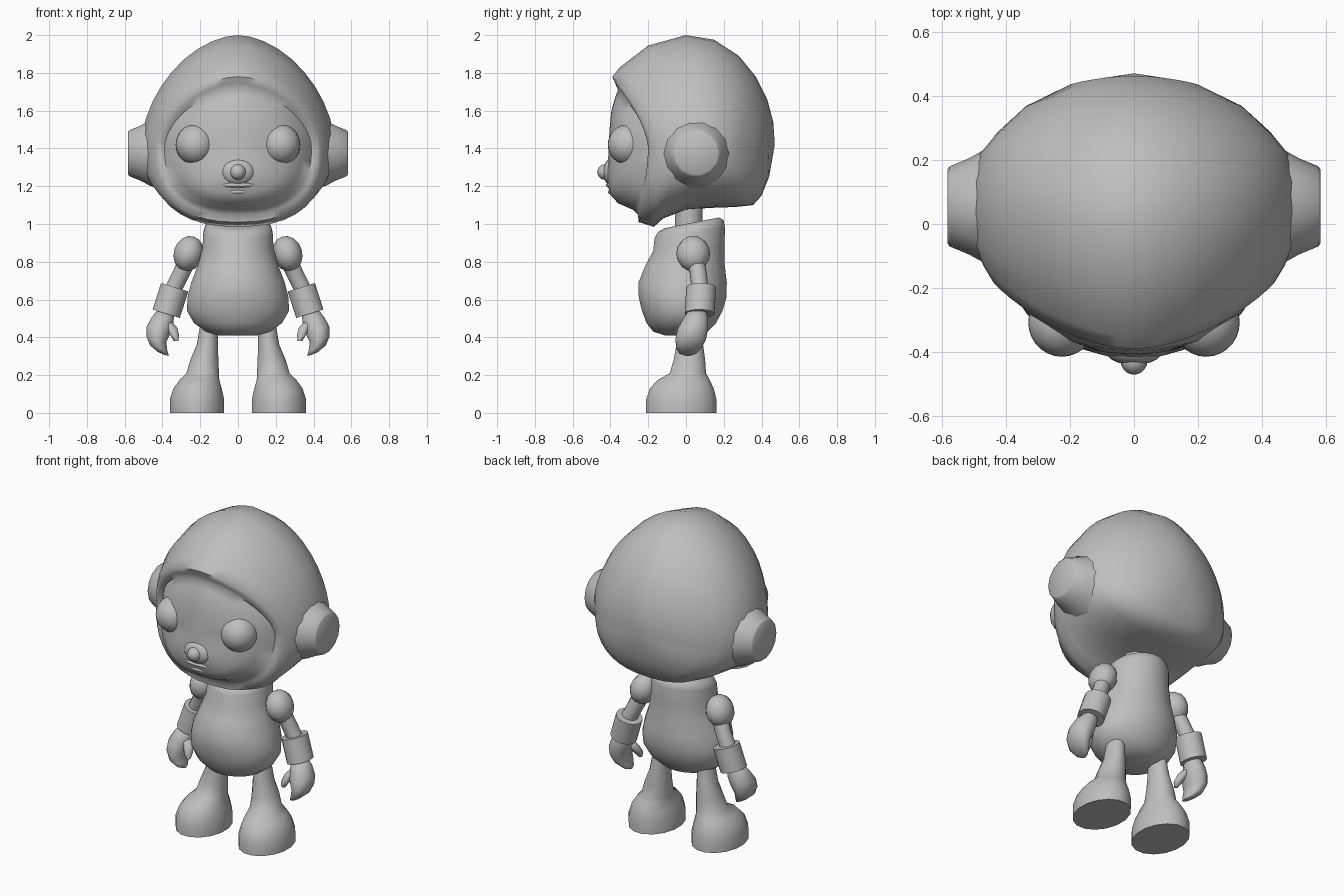
import bpy, bmesh, math
from mathutils import Matrix, Vector

cube = bpy.data.objects.get("Cube")
if cube:
    bpy.data.objects.remove(cube)

GREY = (0.52, 0.52, 0.52, 1)
mat = bpy.data.materials.new("plain_grey")
mat.use_nodes = True
mat.diffuse_color = GREY
mat.node_tree.nodes["Principled BSDF"].inputs["Base Color"].default_value = GREY


def finish(name, bm, angle=45):
    bmesh.ops.recalc_face_normals(bm, faces=bm.faces)
    mesh = bpy.data.meshes.new(name)
    bm.to_mesh(mesh)
    bm.free()
    mesh.materials.append(mat)
    ob = bpy.data.objects.new(name, mesh)
    bpy.context.collection.objects.link(ob)
    bpy.ops.object.select_all(action="DESELECT")
    ob.select_set(True)
    bpy.context.view_layer.objects.active = ob
    bpy.ops.object.shade_smooth_by_angle(angle=math.radians(angle))
    return ob


def loft(name, rings, poles=None, angle=45):
    """Skin closed rings of points; close the ends with poles or flat caps."""
    bm = bmesh.new()
    rows = [[bm.verts.new(p) for p in ring] for ring in rings]
    n = len(rows[0])
    for a, b in zip(rows, rows[1:]):
        for i in range(n):
            j = (i + 1) % n
            bm.faces.new((a[i], a[j], b[j], b[i]))
    for k, row in enumerate((rows[0], rows[-1])):
        if poles:
            tip = bm.verts.new(poles[k])
            for i in range(n):
                bm.faces.new((row[i], row[(i + 1) % n], tip))
        else:
            bm.faces.new(row)
    return finish(name, bm, angle)


def tube(name, stations, n=12, side=1, angle=45, tilt=0):
    """Stations are (x, y, z, radius x, radius y); tilt leans the rings in x."""
    rings = []
    for x, y, z, rx, ry in stations:
        ring = []
        for i in range(n):
            t = math.tau * (i + 0.5) / n
            dx = rx * math.cos(t)
            ring.append((side * (x + dx * math.cos(tilt)), y + ry * math.sin(t), z + dx * math.sin(tilt)))
        rings.append(ring)
    return loft(name, rings, angle=angle)


def ball(name, centre, size, segs=20, rot=0):
    bm = bmesh.new()
    bmesh.ops.create_uvsphere(bm, u_segments=segs, v_segments=segs // 2 + 2, radius=1)
    bm.transform(Matrix.Translation(centre) @ Matrix.Rotation(rot, 4, "Y") @ Matrix.Diagonal((*size, 1)))
    return finish(name, bm, 60)


# Head: rings spread from the face, over the hood rim, to the back
def head_ring(top, side, bottom, n=40, mid=1.4):
    (yt, zt), (w, ys), (yb, zb) = top, side, bottom
    pts = []
    for i in range(n):
        t = math.tau * i / n
        s, c = math.sin(t), math.cos(t)
        e, ye, ze = (1.12, yt, zt) if c > 0 else (0.82, yb, zb)
        h = abs(c) ** e
        x = w * math.copysign(abs(s) ** e, s)
        pts.append((x, ys + (ye - ys) * h ** 1.6, mid + (ze - mid) * h))
    return pts


head_rows = [
    ((-.405, 1.50), (.12, -.395), (-.42, 1.26)),
    ((-.395, 1.60), (.25, -.345), (-.405, 1.16)),
    ((-.375, 1.67), (.34, -.27), (-.36, 1.11)),
    ((-.36, 1.71), (.39, -.19), (-.28, 1.075)),
    ((-.375, 1.745), (.415, -.20), (-.255, 1.05)),
    ((-.39, 1.78), (.44, -.18), (-.25, 1.01)),
    ((-.35, 1.83), (.47, -.13), (-.17, .985)),
    ((-.20, 1.945), (.50, -.06), (-.12, 1.03)),
    ((0, 2.0), (.515, .04), (0, 1.075)),
    ((.15, 1.975), (.51, .13), (.12, 1.085)),
    ((.28, 1.89), (.48, .22), (.26, 1.09)),
    ((.37, 1.78), (.43, .28), (.355, 1.10)),
    ((.43, 1.66), (.34, .365), (.40, 1.15)),
    ((.462, 1.54), (.20, .435), (.44, 1.25)),
]
loft("hooded_head", [head_ring(*r) for r in head_rows],
     poles=((0, -.41, 1.38), (0, .47, 1.42)), angle=60)

# Facial features
ball("nose_bridge", (0, -.395, 1.275), (.09, .045, .07))
ball("nose", (0, -.425, 1.275), (.042, .045, .042))
ball("upper_lip", (0, -.38, 1.206), (.105, .045, .018))
ball("lower_lip", (0, -.372, 1.17), (.075, .042, .018))

# Neck and torso
tube("neck", [(0, .015, .97, .08, .075), (0, .015, 1.13, .08, .075)], n=16)
torso = [(0, -.03, .41, .10, .08), (0, -.03, .43, .17, .145), (0, -.025, .475, .235, .185),
         (0, -.02, .54, .272, .215), (0, -.018, .61, .27, .234), (0, -.018, .69, .25, .236),
         (0, -.005, .78, .215, .212), (0, .015, .87, .19, .19), (0, .02, .95, .185, .188),
         (0, .025, .985, .175, .175), (0, .03, 1.0, .14, .145)]
body = tube("torso", torso, n=24, angle=70)
for v in body.data.vertices:  # collar slopes up toward the back
    v.co.z += max(0, v.co.z - .8) / .2 * v.co.y * .2

for label, s in (("left", 1), ("right", -1)):
    ball(label + "_eye", (s * .225, -.307, 1.42), (.105, .107, .107), 28)

    # Round ear pad with a flat cap
    ear = []
    for x, r in ((.40, .20), (.47, .175), (.515, .15), (.575, .125), (.582, .115)):
        ear.append([(s * x, .055 + r * math.cos(math.tau * i / 14), 1.375 + r * math.sin(math.tau * i / 14))
                    for i in range(14)])
    loft(label + "_ear_pad", ear)

    # Arm
    ball(label + "_shoulder", (s * .262, .038, .843), (.078, .09, .095), 12, s * -.3)
    tube(label + "_upper_arm", [(.265, .045, .82, .05, .05), (.30, .065, .74, .046, .046),
                                (.345, .075, .65, .046, .046)], side=s, tilt=.4)
    tube(label + "_cuff", [(.335, .08, .665, .077, .08), (.38, .072, .525, .077, .08)],
         n=16, side=s, tilt=.3)
    tube(label + "_hand", [(.38, .06, .54, .045, .05), (.40, .05, .49, .062, .07),
                           (.42, .035, .44, .068, .083), (.432, .025, .39, .056, .083),
                           (.42, .015, .345, .048, .07), (.395, .01, .315, .03, .045),
                           (.38, .01, .305, .014, .02)], side=s, tilt=.25, angle=70)
    tube(label + "_thumb", [(.385, .035, .49, .03, .035), (.352, .015, .45, .032, .034),
                            (.335, -.01, .41, .024, .028), (.328, -.02, .38, .012, .014)],
         n=10, side=s, angle=70)

    # Leg flowing into a chunky boot
    tube(label + "_leg_and_boot", [(.217, -.025, 0, .147, .19), (.217, -.025, .07, .147, .19),
                                   (.214, -.022, .13, .13, .172), (.204, -.012, .175, .107, .14),
                                   (.187, .01, .21, .088, .098), (.178, .018, .28, .076, .085),
                                   (.163, .02, .36, .057, .072), (.153, .02, .47, .047, .06)],
         n=16, side=s, angle=60)
